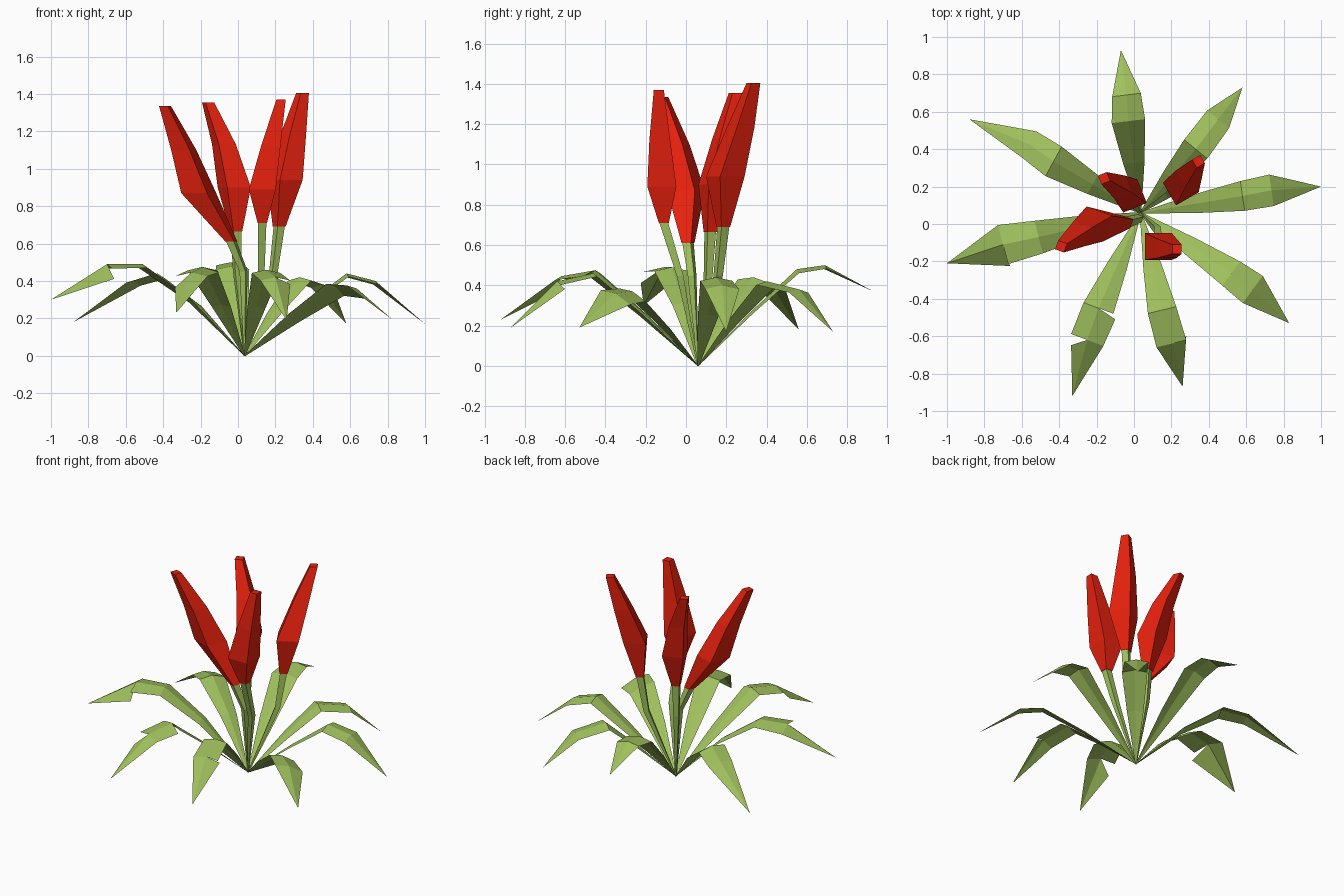
import bpy
import bmesh
import math
from mathutils import Vector

cube = bpy.data.objects.get("Cube")
if cube:
    bpy.data.objects.remove(cube, do_unlink=True)

ROOT = Vector((0.035, 0.06, 0))


def make_material(name, colour):
    mat = bpy.data.materials.new(name)
    mat.use_nodes = True
    mat.diffuse_color = (*colour, 1)
    mat.node_tree.nodes["Principled BSDF"].inputs["Base Color"].default_value = (*colour, 1)
    return mat


GREEN = make_material("leaf green", (0.35, 0.53, 0.11))
RED = make_material("petal red", (0.8, 0.015, 0.004))


def finish(name, bm, material, closed):
    bmesh.ops.remove_doubles(bm, verts=bm.verts, dist=0.0001)
    if closed:
        bmesh.ops.recalc_face_normals(bm, faces=bm.faces)
    mesh = bpy.data.meshes.new(name)
    bm.to_mesh(mesh)
    bm.free()
    mesh.materials.append(material)
    obj = bpy.data.objects.new(name, mesh)
    bpy.context.collection.objects.link(obj)


def leaf(name, bend, shoulder, tip, widths, roll=0, arch=0.012, slits=None):
    """Folded blade: a raised rib with a drooping half on each side.
    Arch lifts the lower blade, roll tilts the whole blade, and
    slits move the start of one segment's edge."""
    slits = slits or {}
    bend, tip = Vector(bend), Vector(tip)
    out = tip - ROOT
    side = Vector((-out.y, out.x, 0)).normalized()
    middle = ROOT.lerp(bend, 0.55) + Vector((0, 0, arch))
    ribs = [ROOT, middle, bend, Vector(shoulder), tip]
    halves = [0.004, widths[0] * 0.64, *widths, 0]
    last = len(ribs) - 2

    def edge(i, sign):
        lift = Vector((0, 0, sign * roll - 0.22))
        return ribs[i] + (side * sign + lift) * halves[i]

    bm = bmesh.new()
    for i in range(last + 1):
        for sign in (1, -1):
            start = edge(i, sign) + Vector(slits.get((i, sign), (0, 0, 0)))
            corners = [ribs[i], ribs[i + 1], edge(i + 1, sign), start]
            if i == last:
                corners.pop(2)
            if sign < 0:
                corners.reverse()
            bm.faces.new([bm.verts.new(p) for p in corners])
    finish(name, bm, GREEN, False)


def square_loft(name, centres, halves, angle, material):
    """Four-sided tube through the centres, capped at both ends."""
    bm = bmesh.new()
    rings = []
    for centre, half in zip(centres, halves):
        ring = []
        for k in range(4):
            a = math.radians(angle + 45 + 90 * k)
            offset = Vector((math.cos(a), math.sin(a), 0)) * half * math.sqrt(2)
            ring.append(bm.verts.new(Vector(centre) + offset))
        rings.append(ring)
    for low, high in zip(rings, rings[1:]):
        for k in range(4):
            n = (k + 1) % 4
            bm.faces.new((low[k], low[n], high[n], high[k]))
    bm.faces.new(rings[0][::-1])
    bm.faces.new(rings[-1])
    finish(name, bm, material, True)


def flower(name, stem_bend, base, belly, neck, top, belly_half, angle):
    square_loft(name + "_stem", [ROOT, stem_bend, base], [0.003, 0.017, 0.022],
                angle, GREEN)
    square_loft(name + "_bud", [base, belly, neck, top],
                [0.025, belly_half, belly_half * 0.72, 0.025], angle, RED)


# Leaves, around the root
leaf("back_leaf", (-0.03, 0.55, 0.48), (-0.04, 0.69, 0.5), (-0.07, 0.93, 0.37), (0.09, 0.077))
leaf("back_left_leaf", (0.33, 0.4, 0.42), (0.45, 0.56, 0.38), (0.58, 0.73, 0.17), (0.08, 0.075))
leaf("left_leaf", (0.58, 0.15, 0.44), (0.735, 0.18, 0.4), (1, 0.2, 0.17), (0.08, 0.085))
leaf("front_left_leaf", (0.52, -0.265, 0.37), (0.635, -0.35, 0.36), (0.83, -0.53, 0.19), (0.08, 0.09),
     roll=-0.4)
leaf("front_leaf", (0.15, -0.46, 0.46), (0.2, -0.64, 0.42), (0.26, -0.87, 0.19), (0.078, 0.082),
     slits={(3, 1): (0, 0.02, -0.02)})
leaf("front_right_leaf", (-0.19, -0.45, 0.475), (-0.25, -0.62, 0.445), (-0.33, -0.92, 0.23), (0.085, 0.092),
     slits={(2, 1): (0.01, -0.03, -0.01), (3, -1): (0, -0.06, -0.06)})
leaf("right_leaf", (-0.51, -0.07, 0.49), (-0.7, -0.11, 0.49), (-1, -0.21, 0.3), (0.09, 0.108),
     arch=0.045, slits={(3, 1): (0.01, -0.01, -0.055)})
leaf("back_right_leaf", (-0.43, 0.335, 0.44), (-0.56, 0.425, 0.4), (-0.88, 0.56, 0.18), (0.09, 0.08),
     roll=0.1, arch=0.04)

# Flowers: stem bend, bud base, belly, neck and top
flower("right_flower", (0.03, 0.03, 0.45), (-0.035, 0.01, 0.61), (-0.21, 0, 0.87),
       (-0.29, -0.05, 1.1), (-0.39, -0.12, 1.335), 0.073, 70)
flower("back_flower", (-0.005, 0.11, 0.45), (-0.01, 0.12, 0.665), (-0.02, 0.15, 0.9),
       (-0.075, 0.195, 1.13), (-0.16, 0.245, 1.355), 0.068, 22)
flower("front_flower", (0.125, -0.03, 0.45), (0.13, -0.11, 0.71), (0.13, -0.12, 0.89),
       (0.175, -0.13, 1.12), (0.23, -0.135, 1.37), 0.072, 0)
flower("left_flower", (0.19, 0.16, 0.45), (0.22, 0.185, 0.69), (0.25, 0.195, 0.94),
       (0.295, 0.27, 1.18), (0.345, 0.335, 1.405), 0.07, 30)
